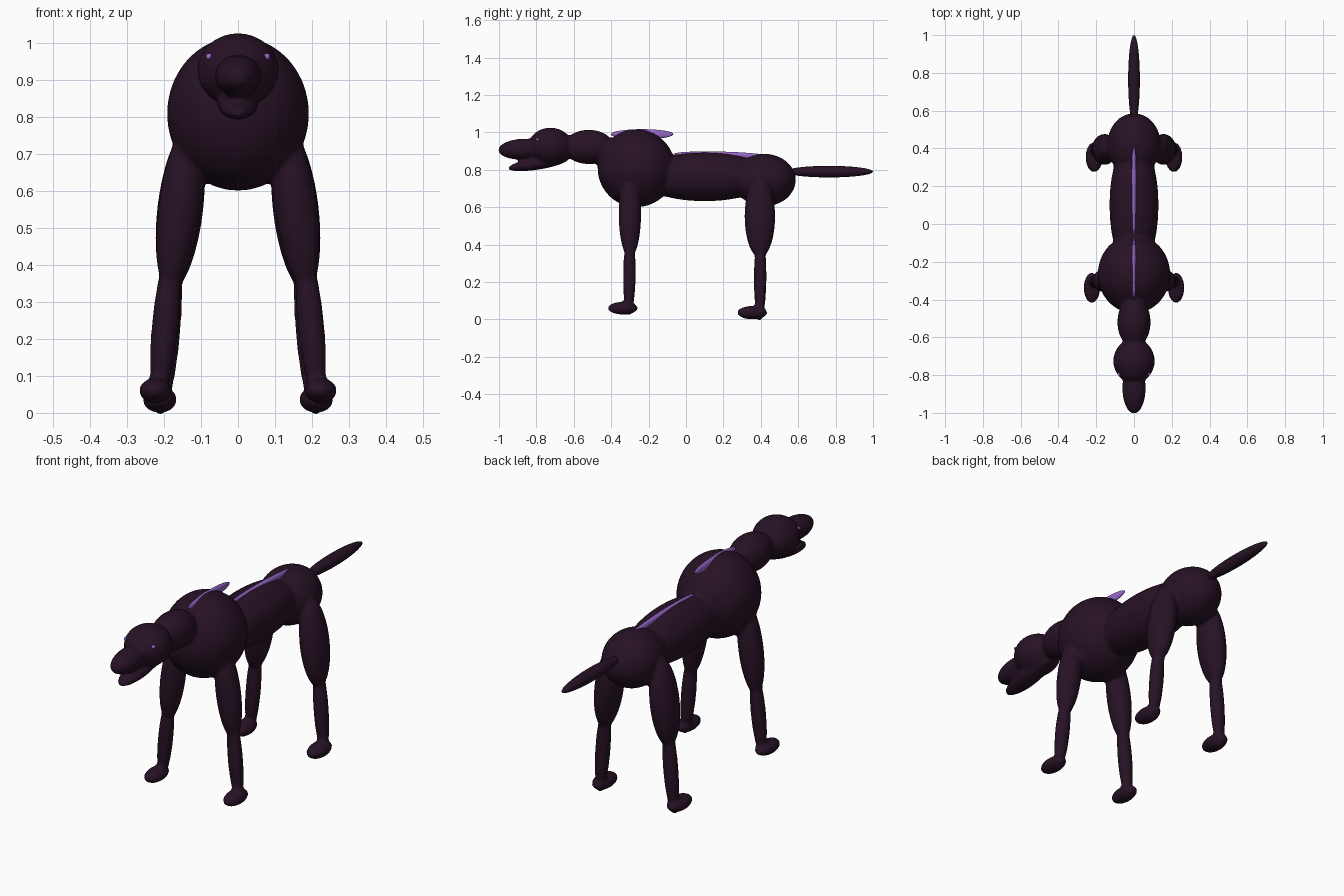
import bpy
import bmesh
from mathutils import Matrix, Vector

default = bpy.data.objects.get("Cube")
if default:
    bpy.data.objects.remove(default)


def make_material(name, rgb):
    mat = bpy.data.materials.new(name)
    mat.use_nodes = True
    mat.diffuse_color = (*rgb, 1)
    mat.node_tree.nodes["Principled BSDF"].inputs["Base Color"].default_value = (*rgb, 1)
    return mat


dark = make_material("dark plum", (0.020, 0.006, 0.018))
violet = make_material("violet", (0.30, 0.13, 0.56))


def ellipsoid(bm, center, radii, pitch=0.0):
    """Ellipsoid, tilted about x."""
    m = Matrix.Translation(center) @ Matrix.Rotation(pitch, 4, "X") @ Matrix.Diagonal((*radii, 1))
    bmesh.ops.create_uvsphere(bm, u_segments=32, v_segments=20, radius=1, matrix=m)


def limb(bm, start, end, rx, ry):
    """Spindle stretched between two points."""
    a, b = Vector(start), Vector(end)
    axis = (b - a).normalized()
    side = Vector((0, 1, 0)).cross(axis).normalized()
    rot = Matrix((side, axis.cross(side), axis)).transposed().to_4x4()
    m = Matrix.Translation((a + b) / 2) @ rot @ Matrix.Diagonal((rx, ry, (b - a).length / 2, 1))
    bmesh.ops.create_uvsphere(bm, u_segments=32, v_segments=24, radius=1, matrix=m)


def finish(bm, name, mat, blend=False):
    mesh = bpy.data.meshes.new(name)
    for f in bm.faces:
        f.smooth = True
    bm.to_mesh(mesh)
    bm.free()
    mesh.materials.append(mat)
    obj = bpy.data.objects.new(name, mesh)
    bpy.context.collection.objects.link(obj)
    if blend:
        # Melt the overlapping volumes into one soft skin
        remesh = obj.modifiers.new("Skin", "REMESH")
        remesh.mode = "VOXEL"
        remesh.voxel_size = 0.009
        remesh.use_smooth_shade = True
        smooth = obj.modifiers.new("Soften", "SMOOTH")
        smooth.factor = 0.5
        smooth.iterations = 5
    return obj


# Body, neck, head and legs as one skin
bm = bmesh.new()
ellipsoid(bm, (0, -0.265, 0.808), (0.192, 0.208, 0.208))             # chest
ellipsoid(bm, (0, 0.10, 0.762), (0.13, 0.36, 0.130))                 # belly
ellipsoid(bm, (0, 0.42, 0.745), (0.142, 0.167, 0.140))               # hips
ellipsoid(bm, (0, -0.52, 0.922), (0.088, 0.135, 0.092))              # neck
ellipsoid(bm, (0, -0.725, 0.925), (0.110, 0.118, 0.100))             # head
ellipsoid(bm, (0, -0.87, 0.910), (0.062, 0.135, 0.056), 0.04)        # muzzle
ellipsoid(bm, (0, -0.79, 0.833), (0.055, 0.165, 0.032), 0.16)        # jaw
for s in (-1, 1):
    # Front leg
    limb(bm, (s * 0.125, -0.30, 0.79), (s * 0.187, -0.30, 0.33), 0.058, 0.060)
    limb(bm, (s * 0.175, -0.30, 0.46), (s * 0.218, -0.305, 0.02), 0.036, 0.034)
    ellipsoid(bm, (s * 0.223, -0.338, 0.060), (0.044, 0.081, 0.034))
    # Rear leg
    limb(bm, (s * 0.130, 0.395, 0.77), (s * 0.182, 0.395, 0.33), 0.062, 0.082)
    limb(bm, (s * 0.172, 0.398, 0.46), (s * 0.210, 0.395, -0.01), 0.036, 0.034)
    ellipsoid(bm, (s * 0.211, 0.354, 0.036), (0.046, 0.081, 0.036))
finish(bm, "body", dark, blend=True)

# Tail
bm = bmesh.new()
ellipsoid(bm, (0, 0.765, 0.790), (0.031, 0.235, 0.031))
finish(bm, "tail", dark)

# Ridges along the back
bm = bmesh.new()
ellipsoid(bm, (0, -0.235, 0.990), (0.013, 0.168, 0.027))
finish(bm, "shoulder_ridge", violet)
bm = bmesh.new()
ellipsoid(bm, (0, 0.19, 0.878), (0.013, 0.255, 0.019), -0.025)
finish(bm, "back_ridge", violet)

# Eyes
for s, side in ((1, "left"), (-1, "right")):
    bm = bmesh.new()
    ellipsoid(bm, (s * 0.078, -0.793, 0.962), (0.009, 0.009, 0.009))
    finish(bm, side + "_eye", violet)
